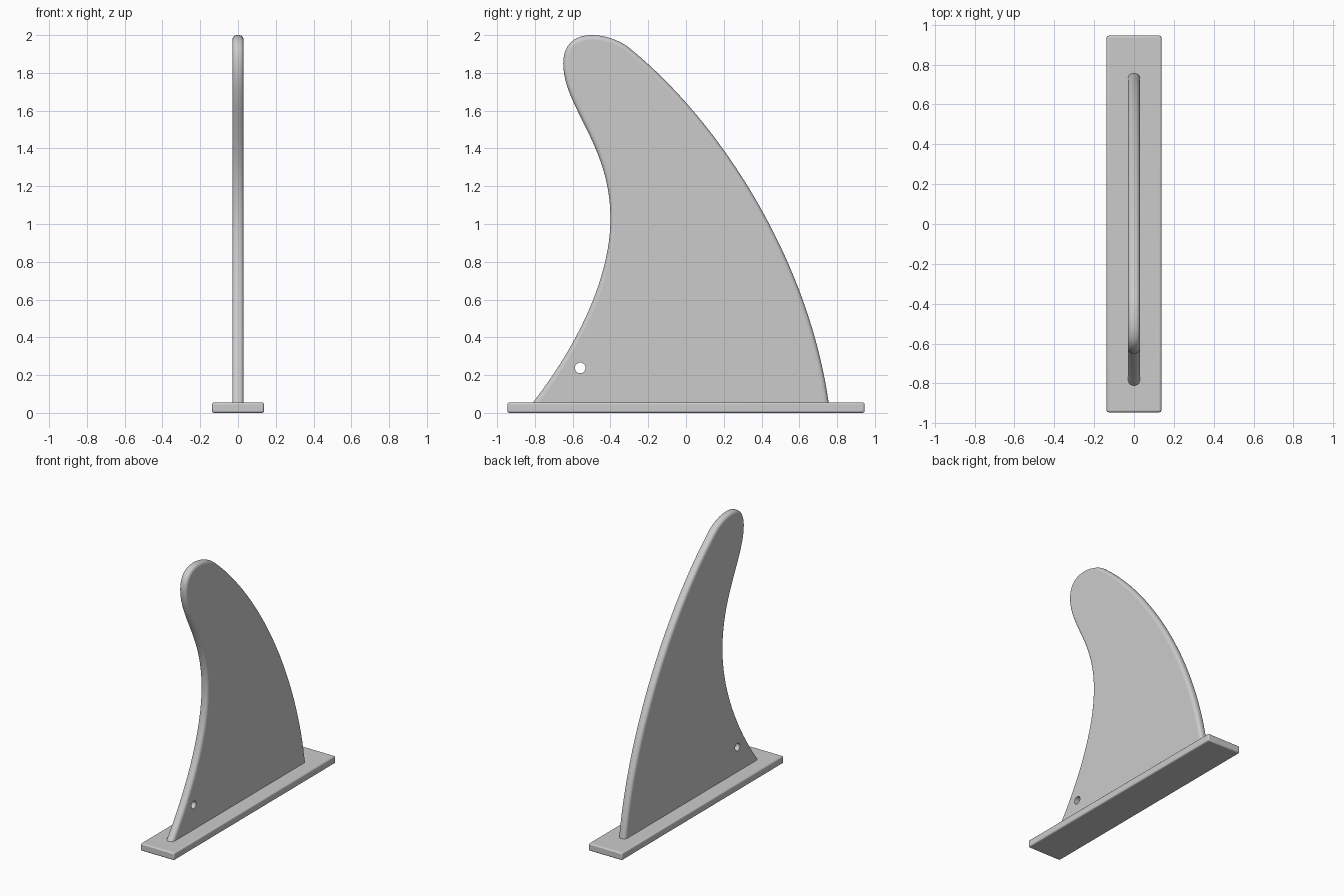
import bpy, bmesh, math
from mathutils import Vector
from mathutils.geometry import interpolate_bezier

old = bpy.data.objects.get("Cube")
if old:
    bpy.data.objects.remove(old, do_unlink=True)

grey = bpy.data.materials.new("light_grey")
grey.use_nodes = True
grey.diffuse_color = (0.6, 0.6, 0.6, 1)
grey.node_tree.nodes["Principled BSDF"].inputs["Base Color"].default_value = (0.6, 0.6, 0.6, 1)


def make_object(name, bm):
    bmesh.ops.recalc_face_normals(bm, faces=bm.faces)
    mesh = bpy.data.meshes.new(name)
    bm.to_mesh(mesh)
    bm.free()
    mesh.materials.append(grey)
    obj = bpy.data.objects.new(name, mesh)
    bpy.context.collection.objects.link(obj)
    return obj


def add_bevel(obj, width, segments):
    mod = obj.modifiers.new("rounded_edges", 'BEVEL')
    mod.width = width
    mod.segments = segments
    mod.limit_method = 'ANGLE'
    mod.angle_limit = math.radians(40)


def smooth(obj, degrees):
    bpy.ops.object.select_all(action='DESELECT')
    obj.select_set(True)
    bpy.context.view_layer.objects.active = obj
    bpy.ops.object.shade_smooth_by_angle(angle=math.radians(degrees))


# Base plate with softened edges
bm = bmesh.new()
bmesh.ops.create_cube(bm, size=1)
bmesh.ops.scale(bm, vec=(0.276, 1.89, 0.055), verts=bm.verts)
bmesh.ops.translate(bm, vec=(0, 0, 0.0275), verts=bm.verts)
base = make_object("base_plate", bm)
add_bevel(base, 0.01, 3)
smooth(base, 35)

# Fin outline in (y, z): knot, handle, handle, knot for each stretch
HALF = 0.03
stretches = [
    ((-0.81, 0.055), (-0.59, 0.34), (-0.40, 0.70), (-0.40, 1.03)),   # trailing edge
    ((-0.40, 1.03), (-0.40, 1.42), (-0.65, 1.62), (-0.65, 1.85)),    # hollow to tip
    ((-0.65, 1.85), (-0.65, 1.94), (-0.60, 2.00), (-0.50, 2.00)),    # tip
    ((-0.50, 2.00), (-0.43, 2.00), (-0.36, 1.975), (-0.31, 1.94)),
    ((-0.31, 1.94), (0.19, 1.54), (0.65, 0.80), (0.755, 0.055)),     # leading edge
]
outline = [Vector((-0.86, -0.01))]
for s, count in zip(stretches, (24, 24, 14, 12, 40)):
    outline += interpolate_bezier(*[Vector(p) for p in s], count)[:-1]
outline += [Vector((0.755, 0.055)), Vector((0.762, 0.005))]
outline[0] = Vector((-0.848, 0.005))

bm = bmesh.new()
side = bm.faces.new([bm.verts.new((-HALF, p.x, p.y)) for p in outline])
extruded = bmesh.ops.extrude_face_region(bm, geom=[side])
bmesh.ops.translate(bm, vec=(2 * HALF, 0, 0),
                    verts=[g for g in extruded["geom"] if isinstance(g, bmesh.types.BMVert)])
fin = make_object("fin", bm)
add_bevel(fin, 0.024, 5)
fin.modifiers["rounded_edges"].use_clamp_overlap = False

# Small round hole through the lower trailing corner
bpy.ops.mesh.primitive_cylinder_add(vertices=32, radius=0.028, depth=0.3,
                                    location=(0, -0.56, 0.238), rotation=(0, math.pi / 2, 0))
cutter = bpy.context.object
cutter.name = "hole_cutter"
cutter.data.materials.append(grey)
cutter.hide_render = True
cutter.hide_viewport = True
cutter.display_type = 'WIRE'
hole = fin.modifiers.new("hole", 'BOOLEAN')
hole.operation = 'DIFFERENCE'
hole.solver = 'EXACT'
hole.object = cutter
smooth(fin, 35)
